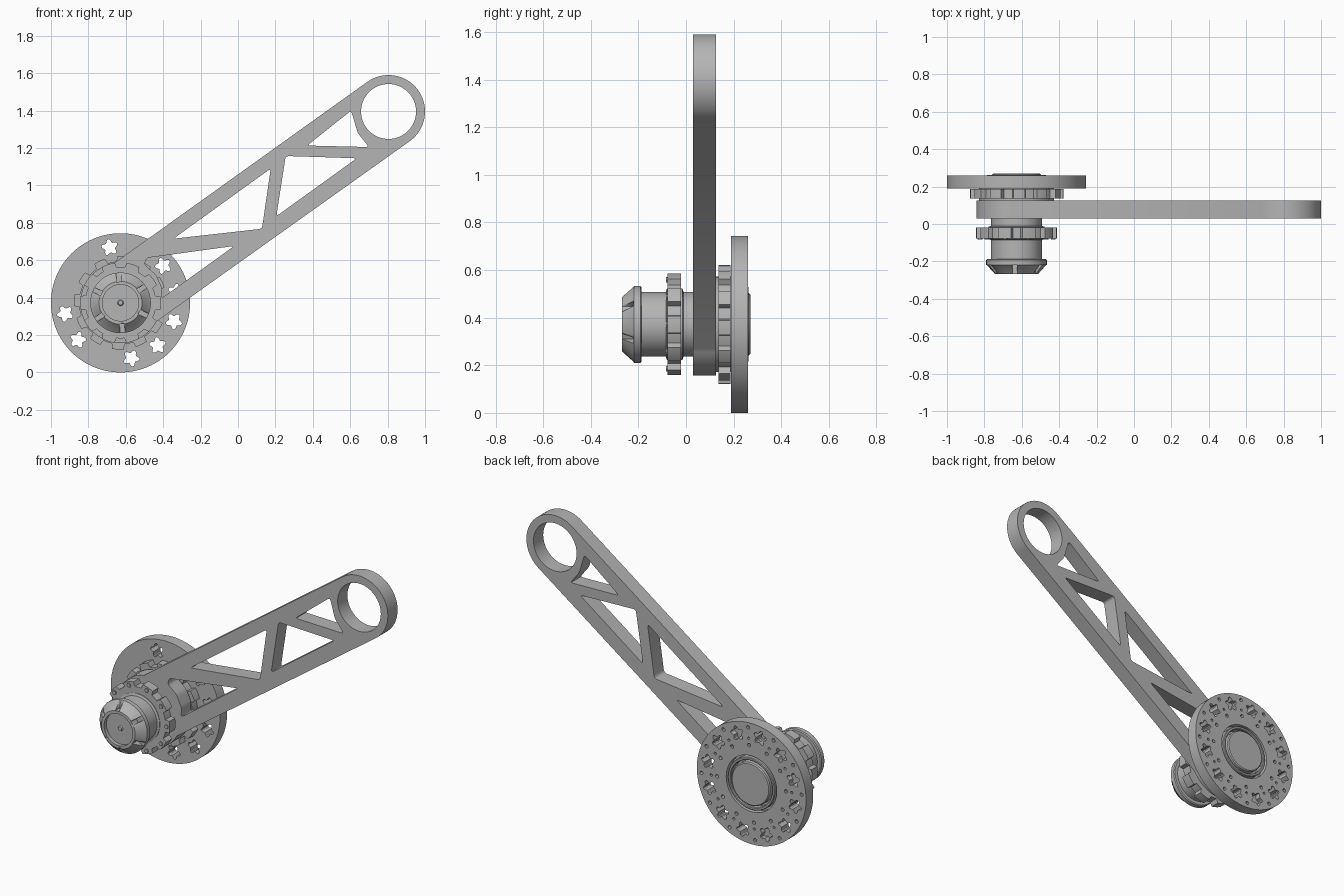
import bpy, bmesh
from math import sin, cos, pi, radians, atan2, asin
from mathutils import Vector, Matrix

if "Cube" in bpy.data.objects:
    bpy.data.objects.remove(bpy.data.objects["Cube"])

HUB = Vector((-0.628, 0.372))
EYE = Vector((0.805, 1.395))

grey = bpy.data.materials.new("machined_grey")
grey.use_nodes = True
grey.diffuse_color = (0.46, 0.46, 0.46, 1)
grey.node_tree.nodes["Principled BSDF"].inputs["Base Color"].default_value = (0.46, 0.46, 0.46, 1)


def finish(name, bm):
    """Turn a bmesh into a smooth-by-angle object."""
    bmesh.ops.remove_doubles(bm, verts=bm.verts, dist=0.0002)
    bmesh.ops.recalc_face_normals(bm, faces=bm.faces)
    mesh = bpy.data.meshes.new(name)
    bm.to_mesh(mesh)
    bm.free()
    mesh.materials.append(grey)
    obj = bpy.data.objects.new(name, mesh)
    bpy.context.collection.objects.link(obj)
    bpy.ops.object.select_all(action="DESELECT")
    obj.select_set(True)
    bpy.context.view_layer.objects.active = obj
    bpy.ops.object.shade_smooth_by_angle(angle=radians(30))
    return obj


def plate(name, loops, y0, y1):
    """Flat plate facing the front; loops after the first are holes."""
    curve = bpy.data.curves.new(name + "_outline", "CURVE")
    curve.dimensions = "2D"
    curve.fill_mode = "BOTH"
    curve.extrude = (y1 - y0) / 2
    for loop in loops:
        spline = curve.splines.new("POLY")
        spline.points.add(len(loop) - 1)
        for point, co in zip(spline.points, loop):
            point.co = (co[0], co[1], 0, 1)
        spline.use_cyclic_u = True
    temp = bpy.data.objects.new(name + "_outline", curve)
    bpy.context.collection.objects.link(temp)
    deps = bpy.context.evaluated_depsgraph_get()
    mesh = bpy.data.meshes.new_from_object(temp.evaluated_get(deps))
    bm = bmesh.new()
    bm.from_mesh(mesh)
    bpy.data.objects.remove(temp)
    bpy.data.meshes.remove(mesh)
    turn = Matrix.Translation((0, (y0 + y1) / 2, 0)) @ Matrix.Rotation(pi / 2, 4, "X")
    bm.transform(turn)
    return finish(name, bm)


def lathe(name, profile, steps=64):
    """Spin (radius, y) points about the hub axis."""
    bm = bmesh.new()
    verts = [bm.verts.new((HUB.x + r, y, HUB.y)) for r, y in profile]
    edges = [bm.edges.new(pair) for pair in zip(verts, verts[1:])]
    bmesh.ops.spin(bm, geom=verts + edges, cent=(HUB.x, 0, HUB.y), axis=(0, 1, 0),
                   angle=2 * pi, steps=steps, use_merge=True)
    return finish(name, bm)


def polar(angle, r, centre=HUB):
    return centre + Vector((cos(angle), sin(angle))) * r


def arc(centre, r, a0, a1, n):
    return [polar(a0 + (a1 - a0) * i / n, r, centre) for i in range(n + 1)]


def circle(centre, r, n=64):
    return arc(centre, r, 0, 2 * pi, n)[:-1]


def rounded(points, r=0.018):
    """Replace each corner with a short curve."""
    out = []
    pts = [Vector(p) for p in points]
    for i, p in enumerate(pts):
        a, b = pts[i - 1] - p, pts[(i + 1) % len(pts)] - p
        a = p + a.normalized() * min(r, a.length * 0.4)
        b = p + b.normalized() * min(r, b.length * 0.4)
        for k in range(5):
            t = k / 4
            out.append(a * (1 - t) ** 2 + p * 2 * t * (1 - t) + b * t * t)
    return out


def flower(angle):
    c = polar(angle, 0.302)
    return [polar(angle + t, 0.036 * (1 + 0.24 * cos(5 * t)), c)
            for t in (2 * pi * i / 40 for i in range(40))]


def gear(teeth, root, tip, phase=0.0, gap=0.35):
    """Toothed outline with wide lobes and narrow notches."""
    out = []
    step = 2 * pi / teeth
    for i in range(teeth):
        a = phase + i * step
        out += arc(HUB, root, a, a + gap * step, 3)
        out += arc(HUB, tip, a + (gap + 0.06) * step, a + 0.94 * step, 5)
    return out


# Truss arm with round eye and four lightening windows
axis = EYE - HUB
tilt = atan2(axis.y, axis.x)
meet = asin(0.193 / 0.215)
outline = arc(EYE, 0.195, tilt - pi / 2, tilt + pi / 2, 32)
outline += arc(HUB, 0.215, tilt + meet, tilt + 2 * pi - meet, 48)
windows = [
    rounded([(0.37, 1.213), (0.70, 1.205), (0.64, 1.28), (0.605, 1.40)]),
    rounded([(0.255, 1.157), (0.635, 1.145), (0.205, 0.835)]),
    rounded([(0.175, 1.09), (0.128, 0.768), (-0.345, 0.715)]),
    rounded([(-0.02, 0.676), (-0.41, 0.395), (-0.405, 0.45), (-0.44, 0.525),
             (-0.50, 0.575), (-0.49, 0.612)]),
]
plate("truss_arm", [outline, circle(EYE, 0.147)] + windows, 0.03, 0.125)

# Large rear disc: pierced front layer and fully patterned back layer
rim_holes = []
for i in range(12):
    a = radians(26 + 30 * i)
    rim_holes += [circle(polar(a, 0.342), 0.011, 12), circle(polar(a, 0.235), 0.011, 12)]
    rim_holes.append(circle(polar(a, 0.275), 0.008, 12))
through = [11, 41, 101, 191, 221, 281, 311, 341]
blind = [71, 131, 161, 251]
plate("disc_front_layer", [circle(HUB, 0.372, 96)]
      + [flower(radians(a)) for a in through], 0.19, 0.225)
plate("disc_back_layer", [circle(HUB, 0.372, 96), circle(HUB, 0.172)] + rim_holes
      + [flower(radians(a)) for a in through + blind], 0.225, 0.26)

# Raised cap and ring in the middle of the disc
lathe("disc_cap", [(0, 0.27), (0.125, 0.27), (0.131, 0.264), (0.131, 0.22)])
lathe("disc_cap_ring", [(0.142, 0.22), (0.142, 0.258), (0.146, 0.262),
                        (0.156, 0.262), (0.16, 0.258), (0.16, 0.22)])

# Toothed wheels either side of the arm
plate("rear_toothed_wheel", [gear(12, 0.222, 0.25, 0.1, 0.4)], 0.137, 0.187)
lathe("rear_wheel_core", [(0.2, 0.12), (0.2, 0.195)])
plate("front_toothed_collar", [gear(10, 0.19, 0.216, 0.2), circle(HUB, 0.12)], -0.077, -0.02)
for i in range(10):
    a = 0.2 + (i + 0.675) * 2 * pi / 10
    plate("collar_stud", [circle(polar(a, 0.196), 0.013, 6)], -0.084, -0.07)

# Barrel with flange and tapered nose
barrel = lathe("barrel", [
    (0, -0.252), (0.012, -0.252), (0.016, -0.245), (0.097, -0.245), (0.097, -0.268),
    (0.115, -0.268), (0.156, -0.222), (0.162, -0.218), (0.162, -0.192), (0.156, -0.187),
    (0.136, -0.187), (0.136, -0.085), (0.15, -0.08), (0.15, -0.015), (0.136, -0.01),
    (0.136, 0.06), (0, 0.06)])

# Six slots cut in the nose
bm = bmesh.new()
for i in range(6):
    a = radians(94 + 60 * i)
    c = polar(a, 0.143)
    place = (Matrix.Translation((c.x, -0.255, c.y)) @ Matrix.Rotation(-a, 4, "Y")
             @ Matrix.Diagonal((0.06, 0.07, 0.026, 1)))
    bmesh.ops.create_cube(bm, size=1, matrix=place)
cutter = finish("slot_cutter", bm)
cutter.hide_render = True
cut = barrel.modifiers.new("slots", "BOOLEAN")
cut.operation = "DIFFERENCE"
cut.solver = "EXACT"
cut.object = cutter
bpy.context.view_layer.objects.active = barrel
bpy.ops.object.modifier_apply(modifier=cut.name)
bpy.data.objects.remove(cutter)
